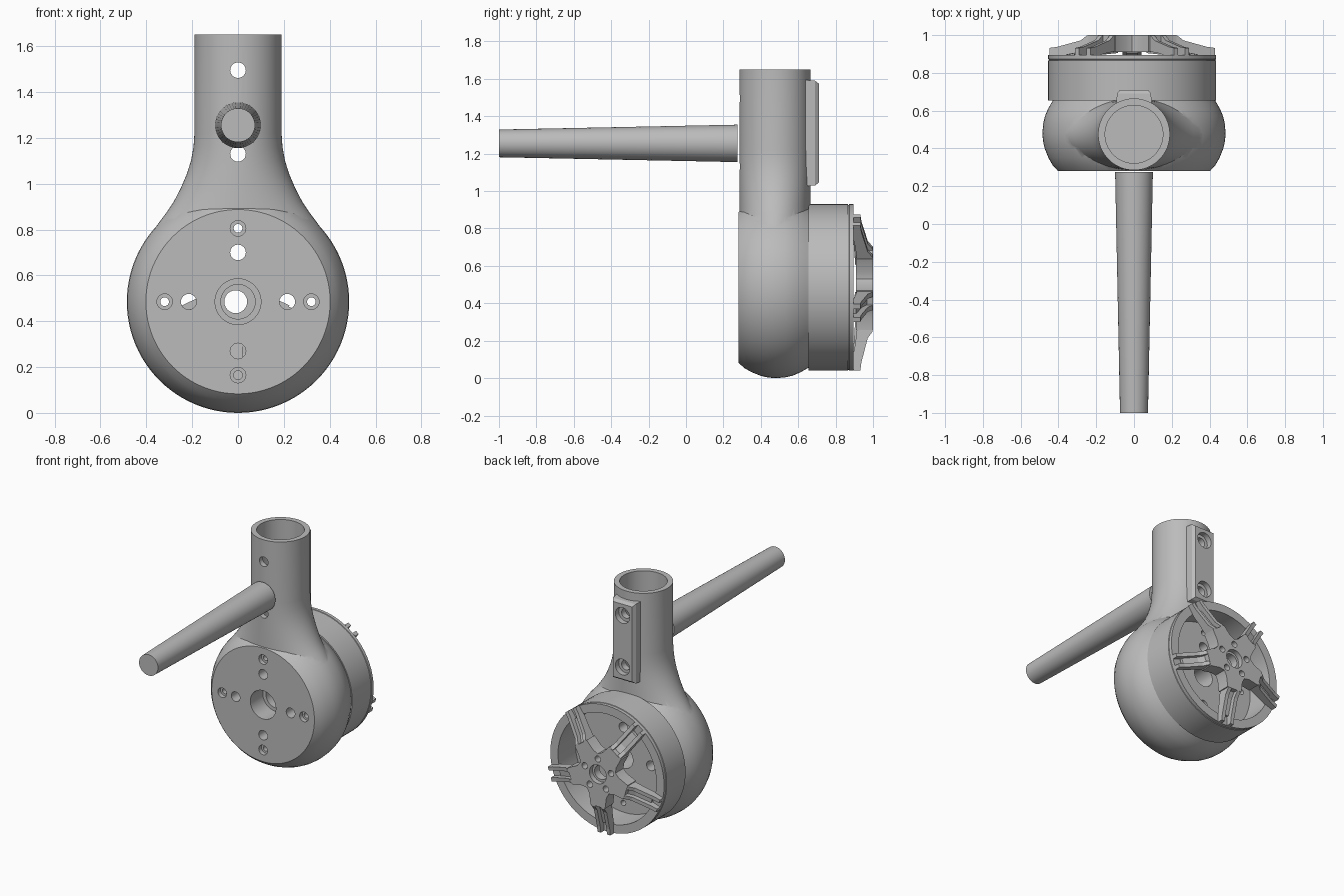
import bpy, bmesh
from math import sin, cos, pi, radians
from mathutils import Vector, Matrix

cube = bpy.data.objects.get("Cube")
if cube:
    bpy.data.objects.remove(cube)

grey = bpy.data.materials.new("plain grey")
grey.use_nodes = True
GREY = (0.5, 0.5, 0.5, 1)
grey.diffuse_color = GREY
grey.node_tree.nodes["Principled BSDF"].inputs["Base Color"].default_value = GREY

SEG = 64
CZ = 0.485      # height of the motor axis
WX = -0.01      # sideways offset of the drum and wheel


def loft(name, rings):
    """Skin a stack of equal closed rings and cap both ends."""
    bm = bmesh.new()
    rows = [[bm.verts.new(p) for p in ring] for ring in rings]
    n = len(rows[0])
    for a, b in zip(rows, rows[1:]):
        for i in range(n):
            j = (i + 1) % n
            bm.faces.new((a[i], a[j], b[j], b[i]))
    bm.faces.new(rows[0])
    bm.faces.new(rows[-1])
    bmesh.ops.recalc_face_normals(bm, faces=bm.faces)
    mesh = bpy.data.meshes.new(name)
    bm.to_mesh(mesh)
    bm.free()
    obj = bpy.data.objects.new(name, mesh)
    bpy.context.collection.objects.link(obj)
    mesh.materials.append(grey)
    return obj


def lathe(name, profile, x=0, z=CZ, seg=SEG):
    """Turn (y, radius) pairs around an axis running front to back."""
    return loft(name, [[(x + r * cos(2 * pi * i / seg), y, z + r * sin(2 * pi * i / seg))
                        for i in range(seg)] for y, r in profile])


def combine(obj, other, operation="DIFFERENCE"):
    mod = obj.modifiers.new("combine", "BOOLEAN")
    mod.operation, mod.solver, mod.object = operation, "EXACT", other
    bpy.context.view_layer.objects.active = obj
    bpy.ops.object.modifier_apply(modifier=mod.name)
    bpy.data.objects.remove(other)


def drill(obj, r, y0, y1, x=0, z=CZ, seg=24):
    combine(obj, lathe("cutter", [(y0, r), (y1, r)], x, z, seg))


def smooth(obj, angle=30):
    bpy.ops.object.select_all(action="DESELECT")
    obj.select_set(True)
    bpy.context.view_layer.objects.active = obj
    bpy.ops.object.shade_smooth_by_angle(angle=radians(angle))


# Rounded housing with a flared neck tube
housing = lathe("housing", [(0.28, 0.402), (0.31, 0.43), (0.35, 0.453), (0.40, 0.473),
                            (0.44, 0.482), (0.48, 0.485), (0.53, 0.481), (0.57, 0.472),
                            (0.61, 0.455), (0.64, 0.438), (0.67, 0.42)], seg=96)
neck_widths = [(0.5, 0.30), (0.7, 0.36), (0.80, 0.366), (0.83, 0.345), (0.87, 0.315),
               (0.92, 0.281), (0.98, 0.25), (1.04, 0.224), (1.10, 0.205), (1.16, 0.194),
               (1.22, 0.19), (1.65, 0.19)]
neck = loft("neck", [[(w * cos(2 * pi * i / SEG), 0.475 + 0.19 * sin(2 * pi * i / SEG), z)
                      for i in range(SEG)] for z, w in neck_widths])
combine(housing, neck, "UNION")

# Bevelled clamp pad on the back of the neck
pad = loft("pad", [[(s * w, y, 1.31 + t * h) for s, t in ((-1, -1), (1, -1), (1, 1), (-1, 1))]
                   for y, w, h in ((0.62, 0.095, 0.285), (0.69, 0.09, 0.28), (0.71, 0.075, 0.265))])
combine(housing, pad, "UNION")

# Drum cup, open at the back
drum = lathe("drum", [(0.655, 0.445), (0.865, 0.445), (0.867, 0.441), (0.871, 0.441),
                      (0.873, 0.445), (0.895, 0.445)], x=WX)
drill(drum, 0.385, 0.70, 1.0, x=WX, seg=SEG)

# Tube bore and clamp screw holes
bore = loft("cutter", [[(0.153 * cos(2 * pi * i / SEG), 0.475 + 0.153 * sin(2 * pi * i / SEG), z)
                        for i in range(SEG)] for z in (0.98, 1.8)])
combine(housing, bore)
for z in (1.13, 1.495):
    drill(housing, 0.034, 0.2, 0.8, z=z)
    drill(housing, 0.056, 0.672, 0.8, z=z)

# Shaft hole and mounting holes through housing and drum floor
drill(housing, 0.10, 0.2, 0.42, seg=48)
for part in (housing, drum):
    drill(part, 0.075, 0.2, 0.8, seg=48)
    for k in range(4):
        dx, dz = cos(k * pi / 2), sin(k * pi / 2)
        drill(part, 0.034, 0.2, 0.8, 0.215 * dx, CZ + 0.215 * dz)
        drill(part, 0.019, 0.2, 0.8, 0.32 * dx, CZ + 0.32 * dz)
for k in range(4):
    drill(housing, 0.034, 0.2, 0.31, 0.32 * cos(k * pi / 2), CZ + 0.32 * sin(k * pi / 2))
smooth(housing)
smooth(drum)

# Wheel hub: five-armed plate with hollow sides
outline = []
for k in range(5):
    a = radians(-90 + 72 * k)
    for offset, r in ((-14, 0.235), (14, 0.235), (24, 0.165), (36, 0.145), (48, 0.165)):
        b = a + radians(offset)
        outline.append((WX + r * cos(b), CZ + r * sin(b)))
hub = loft("wheel_hub", [[(x, y, z) for x, z in outline] for y in (0.91, 1.0)])
drill(hub, 0.05, 0.8, 1.1, x=WX)
drill(hub, 0.066, 0.965, 1.1, x=WX)
for k in range(5):
    a = radians(-54 + 72 * k)
    drill(hub, 0.022, 0.8, 1.1, WX + 0.108 * cos(a), CZ + 0.108 * sin(a), 16)
smooth(hub)

# Twin spokes: two tall ridges with a low web between them
ridge = [(0.17, 1.0), (0.235, 0.998), (0.27, 0.972), (0.40, 0.938), (0.445, 0.932),
         (0.445, 0.892), (0.37, 0.892), (0.30, 0.905), (0.17, 0.92)]
web = [(0.17, 0.975), (0.22, 0.972), (0.27, 0.94), (0.38, 0.91), (0.38, 0.892), (0.17, 0.905)]


def spoke(name, side_view, angle, inner, outer):
    along, across = Vector((cos(angle), 0, sin(angle))), Vector((-sin(angle), 0, cos(angle)))
    base = Vector((WX, 0, CZ))
    loft(name, [[base + along * r + across * t + Vector((0, y, 0)) for r, y in side_view]
                for t in (inner, outer)])


for k in range(5):
    a = radians(-90 + 72 * k)
    spoke("spoke_web", web, a, -0.03, 0.03)
    for s in (-1, 1):
        spoke("spoke_ridge", ridge, a, s * 0.024, s * 0.05)

# Tapered handle rod
rod = lathe("handle_rod", [(-1.0, 0.074), (0.275, 0.1)], z=1.255, seg=48)
smooth(rod)
